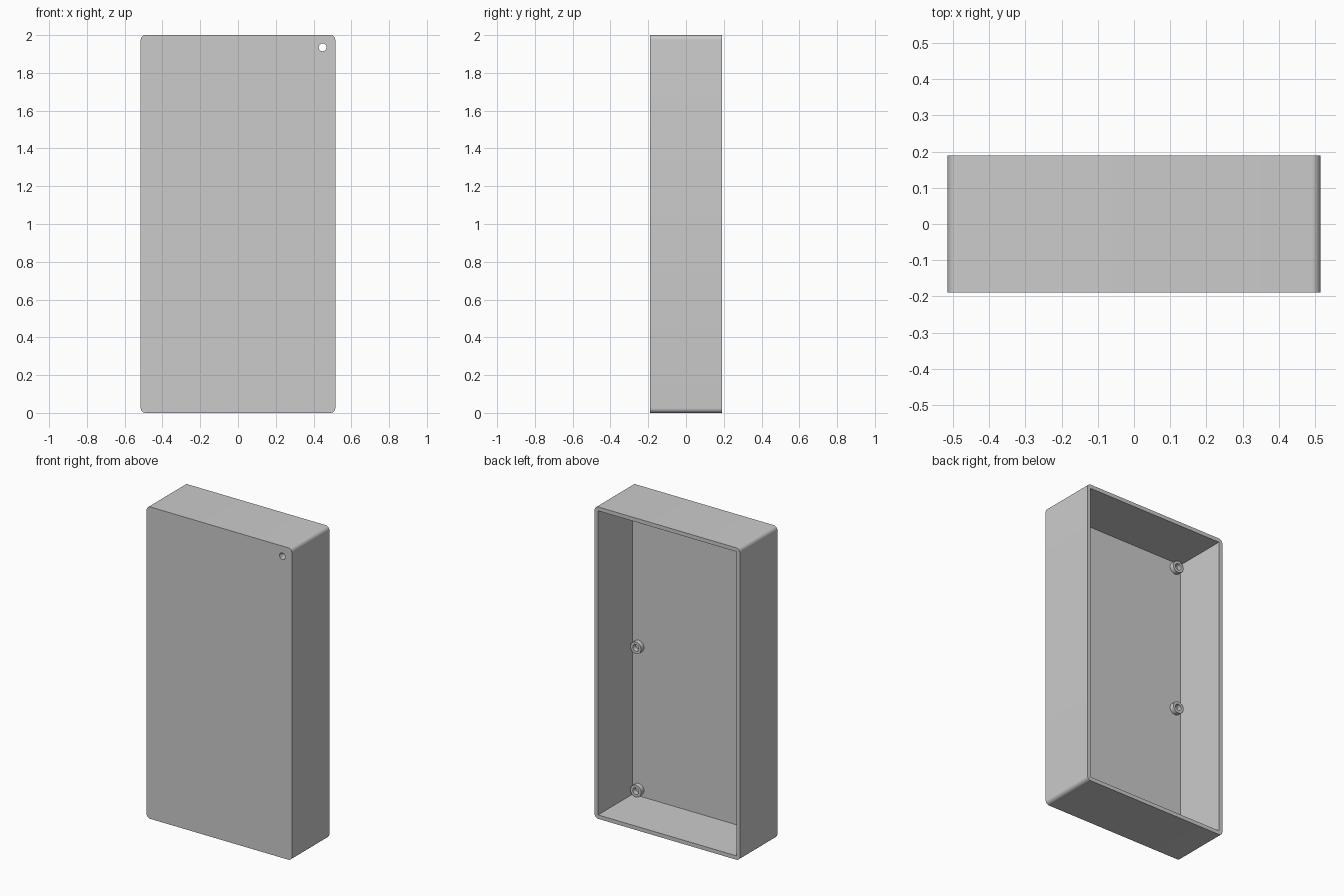
import bpy, bmesh, math
from mathutils import Matrix, Vector

if "Cube" in bpy.data.objects:
    bpy.data.objects.remove(bpy.data.objects["Cube"])

W, D, H = 1.03, 0.38, 2.0
WALL, FLOOR_Y, CORNER = 0.025, -0.16, 0.025
BOSS_X, BOSS_Z = 0.448, (0.067, 0.985, 1.935)
BOSS_R, HOLE_R, BOSS_TOP = 0.038, 0.021, -0.13

grey = bpy.data.materials.new("light grey plastic")
grey.use_nodes = True
grey.diffuse_color = (0.6, 0.6, 0.6, 1)
grey.node_tree.nodes["Principled BSDF"].inputs["Base Color"].default_value = (0.6, 0.6, 0.6, 1)


def make_object(name, bm):
    bmesh.ops.recalc_face_normals(bm, faces=bm.faces)
    mesh = bpy.data.meshes.new(name)
    bm.to_mesh(mesh)
    bm.free()
    mesh.materials.append(grey)
    obj = bpy.data.objects.new(name, mesh)
    bpy.context.collection.objects.link(obj)
    return obj


def activate(obj):
    bpy.ops.object.select_all(action='DESELECT')
    obj.select_set(True)
    bpy.context.view_layer.objects.active = obj


def box(name, size, centre, radius=0):
    """Box whose edges along y can be rounded."""
    bm = bmesh.new()
    bmesh.ops.create_cube(bm, size=1, matrix=Matrix.Translation(centre) @ Matrix.Diagonal((*size, 1)))
    if radius:
        edges = [e for e in bm.edges if abs(e.verts[0].co.y - e.verts[1].co.y) > 0.1]
        bmesh.ops.bevel(bm, geom=edges, offset=radius, segments=8, profile=0.5, affect='EDGES')
    return make_object(name, bm)


def cut(obj, cutter):
    cutter.hide_render = True
    mod = obj.modifiers.new("cut", 'BOOLEAN')
    mod.operation, mod.solver, mod.object = 'DIFFERENCE', 'EXACT', cutter
    activate(obj)
    bpy.ops.object.modifier_apply(modifier=mod.name)
    bpy.data.objects.remove(cutter)


# Case: rounded block hollowed out from the back
case = box("case", (W, D, H), (0, 0, H / 2), CORNER)
depth = D / 2 - FLOOR_Y + 0.1
cut(case, box("cavity_cutter", (W - 2 * WALL, depth, H - 2 * WALL), (0, FLOOR_Y + depth / 2, H / 2)))

# Hole through the front panel, in line with the upper boss
bm = bmesh.new()
bmesh.ops.create_cone(bm, cap_ends=True, segments=12, radius1=HOLE_R, radius2=HOLE_R, depth=0.2,
                      matrix=Matrix.Translation((BOSS_X, -D / 2, BOSS_Z[2])) @ Matrix.Rotation(math.pi / 2, 4, 'X'))
cut(case, make_object("hole_cutter", bm))
activate(case)
bpy.ops.object.shade_smooth_by_angle(angle=math.radians(30))


# Screw bosses: tubes turned around y, standing on the inner face
def boss(name, x, z):
    bm = bmesh.new()
    profile = [(BOSS_R, FLOOR_Y - 0.002), (BOSS_R, BOSS_TOP), (HOLE_R, BOSS_TOP), (HOLE_R, FLOOR_Y - 0.002)]
    verts = [bm.verts.new((x + r, y, z)) for r, y in profile]
    edges = [bm.edges.new(pair) for pair in zip(verts, verts[1:] + verts[:1])]
    bmesh.ops.spin(bm, geom=verts + edges, cent=Vector((x, 0, z)), axis=(0, 1, 0),
                   angle=math.tau, steps=24, use_merge=True)
    bmesh.ops.remove_doubles(bm, verts=bm.verts, dist=0.0001)
    obj = make_object(name, bm)
    activate(obj)
    bpy.ops.object.shade_smooth_by_angle(angle=math.radians(30))


for side, sign in (("left", 1), ("right", -1)):
    for level, z in zip(("lower", "middle", "upper"), BOSS_Z):
        boss(f"{level}_{side}_boss", sign * BOSS_X, z)
